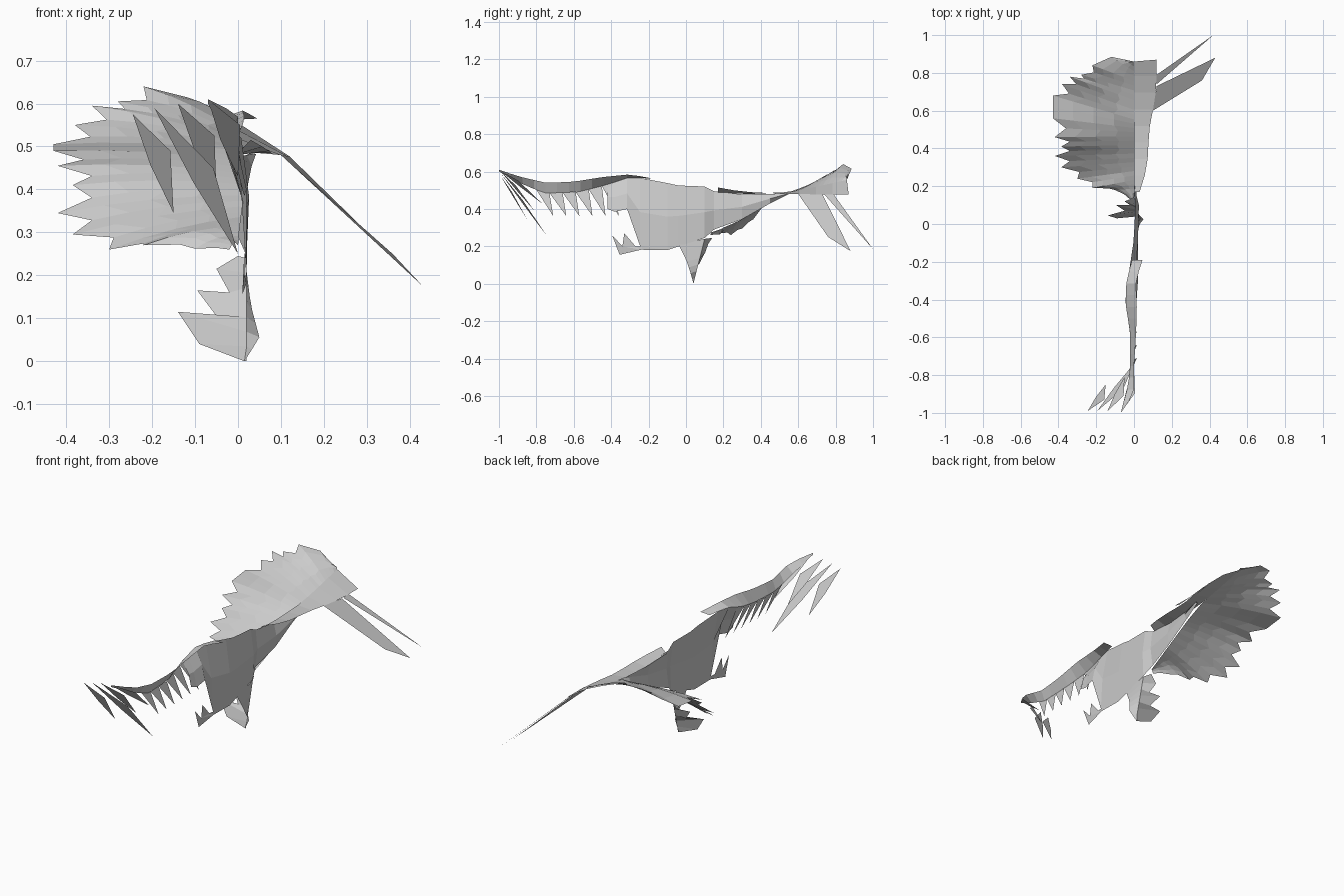
import bpy
from mathutils import Vector

cube = bpy.data.objects.get("Cube")
if cube:
    bpy.data.objects.remove(cube, do_unlink=True)

# One pale grey for every part
grey = bpy.data.materials.new("pale_grey")
grey.use_nodes = True
grey.diffuse_color = (.6, .6, .6, 1)
grey.node_tree.nodes["Principled BSDF"].inputs["Base Color"].default_value = (.6, .6, .6, 1)


def make_part(name, points, faces):
    """Create a flat shaded sheet object."""
    mesh = bpy.data.meshes.new(name)
    mesh.from_pydata([tuple(p) for p in points], [], faces)
    mesh.materials.append(grey)
    mesh.update()
    part = bpy.data.objects.new(name, mesh)
    bpy.context.collection.objects.link(part)
    return part


def sample(path, count):
    """Spread points evenly along a path by length."""
    path = [Vector(p) for p in path]
    lengths = [(b - a).length for a, b in zip(path, path[1:])]
    result = []
    for i in range(count):
        distance = sum(lengths) * i / (count - 1)
        for a, b, length in zip(path, path[1:], lengths):
            if distance <= length or b is path[-1]:
                result.append(a.lerp(b, min(distance / length, 1)))
                break
            distance -= length
    return result


def sample_y(path, values):
    """Read points off a path at the given y values."""
    path = [Vector(p) for p in path]
    result = []
    for y in values:
        for a, b in zip(path, path[1:]):
            if y <= b.y or b is path[-1]:
                result.append(a.lerp(b, max(0, min(1, (y - a.y) / (b.y - a.y)))))
                break
    return result


def loft(name, rows):
    """Join rows of equal length with quads."""
    width = len(rows[0])
    points = [p for row in rows for p in row]
    faces = []
    for r in range(len(rows) - 1):
        for c in range(width - 1):
            k = r * width + c
            faces.append((k, k + 1, k + width + 1, k + width))
    return make_part(name, points, faces)


def blend(row_a, row_b, t):
    return [Vector(a).lerp(Vector(b), t) for a, b in zip(row_a, row_b)]


def span(start, end, count):
    return [start + (end - start) * i / (count - 1) for i in range(count)]


# Near wing: leading edge that overhangs a fold line
leading_edge = [(-.07, -1, .61), (0, -.9, .575), (0, -.75, .54), (.01, -.6, .545),
                (.015, -.45, .57), (.01, -.3, .585), (.045, -.19, .565)]
fold_line = [(-.07, -1, .6), (-.03, -.85, .52), (-.02, -.75, .485), (-.02, -.58, .49),
             (-.045, -.42, .53), (-.04, -.3, .57), (-.01, -.19, .562), (0, -.05, .525),
             (.01, .08, .53), (0, .17, .485), (.01, .35, .475), (.03, .55, .485)]
wing_ys = span(-1, -.19, 14)
loft("near_wing_leading_edge", [sample_y(leading_edge, wing_ys), sample_y(fold_line, wing_ys)])

# Near wing: row of narrow trailing feathers
points, faces = [], []
for i in range(6):
    y = -.80 + i * .07
    a, b = sample_y(fold_line, [y, y + .07])
    tip = Vector((.015, y + .09, .362))
    k = len(points)
    points += [a, b, b.lerp(tip, .35), tip, a.lerp(tip, .4)]
    faces.append((k, k + 1, k + 2, k + 3, k + 4))
make_part("near_wing_feathers", points, faces)

# Near wing: long slender tip feathers
tip_feathers = [((-.245, -.99, .575), (-.15, -.85, .345)),
                ((-.195, -.99, .59), (0, -.74, .25)),
                ((-.14, -.99, .6), (-.05, -.81, .39)),
                ((-.07, -1, .61), (0, -.77, .43))]
points, faces = [], []
for outer, inner in tip_feathers:
    outer, inner = Vector(outer), Vector(inner)
    middle = outer.lerp(inner, .5)
    side = Vector((.04, -.01, .03))
    k = len(points)
    points += [outer, middle - side * .15, inner, middle + side]
    faces.append((k, k + 1, k + 2, k + 3))
make_part("near_wing_tip_feathers", points, faces)

# Body side sheet, tapering to the tail
belly = [(.01, -.42, .40), (.015, -.38, .385), (.02, -.315, .40), (.02, -.245, .2),
         (.02, -.1, .18), (.02, -.04, .2), (.02, .1, .245), (0, .15, .29),
         (.015, .3, .345), (.02, .45, .43), (.03, .55, .48)]
body_ys = [p[1] for p in belly]
body_top = sample_y(fold_line, body_ys)
body_mid = [p + Vector((.012, 0, 0)) for p in blend(body_top, belly, .5)]
loft("body", [body_top, body_mid, belly])

# Small jagged flap below the body
flap = [(.015, -.395, .26), (.015, -.34, .2), (.015, -.33, .27), (.015, -.27, .2),
        (.02, -.235, .2), (.02, -.1, .18), (.02, -.24, .182), (.01, -.355, .155)]
make_part("belly_flap", flap, [(0, 1, 7), (1, 6, 7), (1, 2, 3), (1, 3, 6), (3, 4, 6), (4, 5, 6)])

# Foot with splayed feathery toes
foot_outer = [(0, .14, .245), (-.05, .12, .215), (-.02, .1, .16), (-.095, .1, .165),
              (-.05, .07, .105), (-.14, .045, .115), (-.09, .03, .04), (.015, .04, 0)]
toe_count = len(foot_outer)
foot_inner = sample([(.02, -.04, .21), (.03, 0, .13), (.05, .025, .055), (.015, .04, 0)],
                    toe_count)
foot_mid = [Vector((.02, y, z)) for y, z in zip(span(.1, .04, toe_count), span(.24, 0, toe_count))]
loft("foot", [foot_inner, foot_mid, foot_outer])

# Far wing: a broad curved fan of feathers
far_root = [(0, .14, .27), (.01, .3, .345), (.01, .45, .43), (0, .55, .49),
            (0, .7, .52), (0, .86, .555)]
far_tips = [(-.02, .13, .26), (-.1, .18, .262), (-.22, .19, .27), (-.3, .24, .26),
            (-.385, .3, .295), (-.42, .36, .345), (-.385, .41, .41), (-.42, .46, .455),
            (-.43, .56, .49), (-.43, .68, .505), (-.38, .74, .55), (-.34, .78, .595),
            (-.28, .79, .605), (-.22, .84, .64), (-.12, .885, .615), (0, .86, .555)]
smooth_edges = {8, 13, 14}
tips = []
roots = sample(far_root, 2 * len(far_tips) - 1)
for i, tip in enumerate(far_tips):
    tips.append(Vector(tip))
    if i + 1 < len(far_tips):
        notch = tips[-1].lerp(Vector(far_tips[i + 1]), .5)
        depth = 0 if i in smooth_edges else .15
        tips.append(notch.lerp(roots[2 * i + 1], depth))
rows = []
for t in span(0, 1, 5):
    lift = Vector((0, 0, .04 * t * (1 - t)))
    rows.append([p + lift for p in blend(roots, tips, t)])
loft("far_wing", rows)

# Strip along the back, falling from the ridge to the outer edge
back_outer = [(.03, .17, .515), (.07, .3, .492), (.08, .5, .482), (.1, .6, .48),
              (.12, .73, .477), (.12, .87, .477)]
back_inner = [(0, .17, .485), (0, .35, .48), (0, .55, .49), (0, .7, .52), (0, .86, .555)]
back_ys = span(.17, .87, 9)
loft("back_strip", [sample_y(back_outer, back_ys), sample_y(back_inner, back_ys)])

# Two long tail streamers
make_part("broad_streamer", [(.1, .6, .48), (.36, .76, .25), (.43, .88, .175), (.12, .73, .477)],
          [(0, 1, 2, 3)])
make_part("slender_streamer", [(.12, .74, .477), (.42, 1, .185), (.12, .79, .477)], [(0, 1, 2)])
